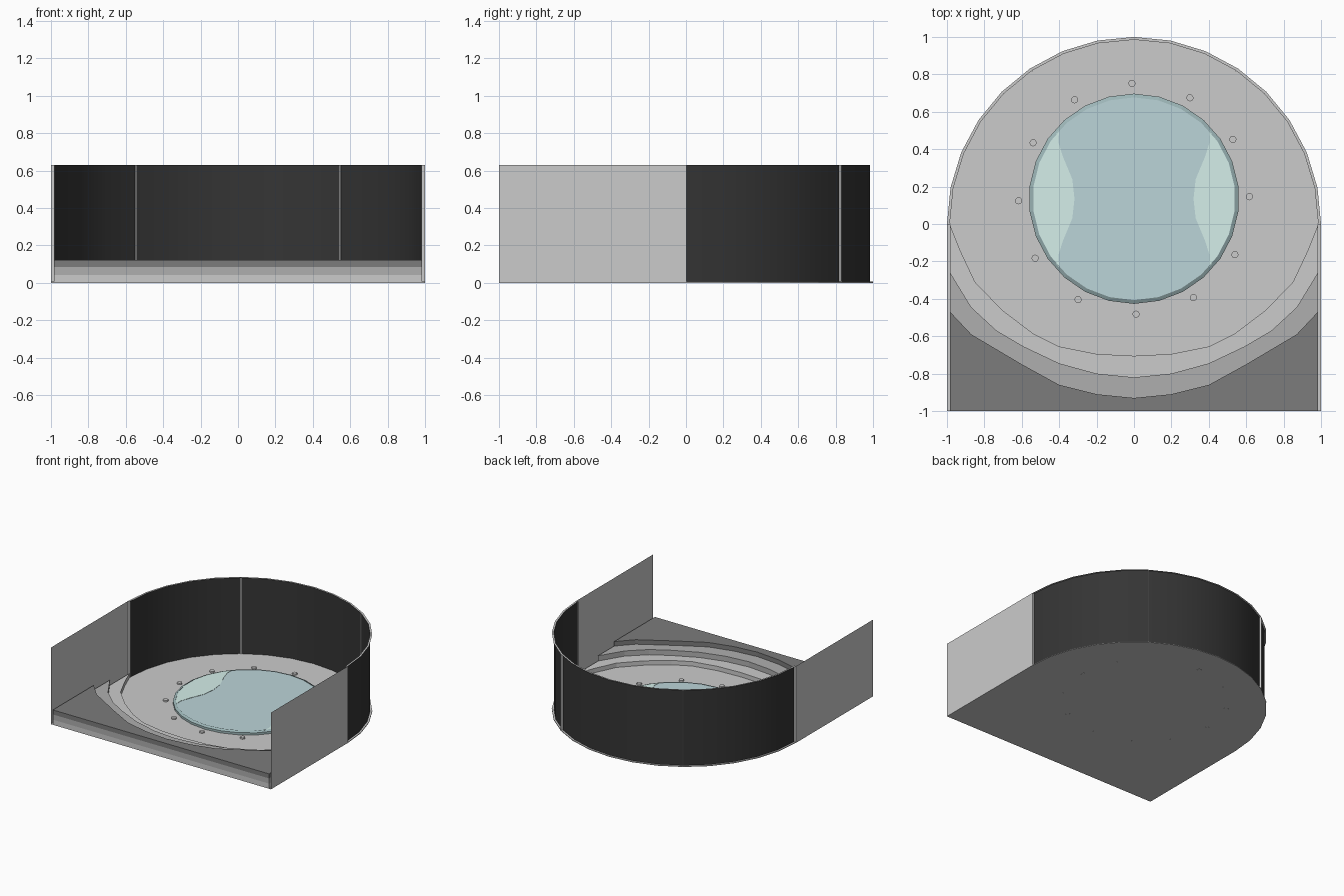
import bpy, bmesh
from math import sin, cos, pi, radians

if "Cube" in bpy.data.objects:
    bpy.data.objects.remove(bpy.data.objects["Cube"])


def material(name, rgb):
    m = bpy.data.materials.new(name)
    m.diffuse_color = (*rgb, 1)
    m.use_nodes = True
    m.node_tree.nodes["Principled BSDF"].inputs["Base Color"].default_value = m.diffuse_color
    return m


BLACK = material("black_panel", (0.035, 0.035, 0.035))
MID = material("mid_grey", (0.43, 0.43, 0.43))
DARK = material("dark_grey", (0.2, 0.2, 0.2))
GLASS = material("glass", (0.5, 0.66, 0.69))
PALE = material("pale_glass", (0.66, 0.86, 0.82))
RIM = material("glass_rim", (0.33, 0.46, 0.47))


def make(name, bm, mat=None):
    bmesh.ops.recalc_face_normals(bm, faces=bm.faces)
    me = bpy.data.meshes.new(name)
    bm.to_mesh(me)
    bm.free()
    ob = bpy.data.objects.new(name, me)
    bpy.context.collection.objects.link(ob)
    if mat:
        me.materials.append(mat)
    return ob


def prism(name, pts, z0, z1, mat=None):
    bm = bmesh.new()
    f = bm.faces.new([bm.verts.new((x, y, z0)) for x, y in pts])
    ext = bmesh.ops.extrude_face_region(bm, geom=[f])["geom"]
    bmesh.ops.translate(bm, vec=(0, 0, z1 - z0),
                        verts=[g for g in ext if isinstance(g, bmesh.types.BMVert)])
    return make(name, bm, mat)


def strip(name, rows, mat=None, closed=False):
    """Bridge equal-length rows of points into quads."""
    bm = bmesh.new()
    vs = [[bm.verts.new(p) for p in row] for row in rows]
    n = len(rows[0])
    for a, b in zip(vs, vs[1:]):
        for i in range(n if closed else n - 1):
            j = (i + 1) % n
            bm.faces.new((a[i], a[j], b[j], b[i]))
    return make(name, bm, mat)


def arc(r, i0, i1, z):
    return [(r * cos(i * pi / 16), r * sin(i * pi / 16), z) for i in range(i0, i1 + 1)]


H, R, RI = 0.63, 1.0, 0.985

# floor plate: half round back, square front
prism("floor_plate", [(-1, -1), (1, -1)] + [p[:2] for p in arc(R, 0, 16, 0)], 0, 0.006)

# three front steps with curved inner edges (right half, mirrored)
curves = [
    ("step_low", 0.042, None, [(0.983, -0.005), (0.93, -0.14), (0.85, -0.31), (0.705, -0.46),
                               (0.54, -0.585), (0.4, -0.655), (0.2, -0.695), (0, -0.705)]),
    ("step_middle", 0.085, MID, [(0.983, -0.26), (0.87, -0.445), (0.735, -0.57), (0.59, -0.655),
                                 (0.4, -0.745), (0.2, -0.8), (0, -0.82)]),
    ("step_top", 0.122, DARK, [(0.983, -0.47), (0.87, -0.59), (0.6, -0.75), (0.4, -0.86),
                               (0.2, -0.91), (0, -0.93)]),
]
z = 0.006
for name, top, mat, c in curves:
    left = [(-x, y) for x, y in reversed(c[:-1])]
    prism(name, [(-0.983, -1), (0.983, -1)] + c + left, z, top, mat)
    z = top

# thin side walls
for s, side in ((-1, "left"), (1, "right")):
    strip(side + "_side_wall", [[(s, -1, 0), (s, 0, 0)], [(s, -1, H), (s, 0, H)]])

# curved back wall: three black panels, joint posts and top rim
for k, (a, b) in enumerate(((0, 5), (5, 11), (11, 16))):
    ob = strip(f"back_panel_{k + 1}", [arc(RI, a, b, 0.006), arc(RI, a, b, H)], BLACK)
    for p in ob.data.polygons:
        p.use_smooth = True
for k, i in enumerate((0, 5, 11, 16)):
    t = i * pi / 16
    quad = [(r * cos(t) - w * sin(t), r * sin(t) + w * cos(t))
            for r, w in ((0.981, -0.003), (R, -0.003), (R, 0.003), (0.981, 0.003))]
    prism(f"wall_post_{k + 1}", quad, 0, H - 0.001)
strip("wall_top_rim", [arc(RI, 0, 16, H), arc(R, 0, 16, H)])

# round glass with raised rim
CY, N = 0.135, 26


def ring(r, z):
    return [(r * sin(2 * pi * i / N), CY + r * cos(2 * pi * i / N), z) for i in range(N)]


strip("glass_rim", [ring(0.562, 0.006), ring(0.562, 0.024), ring(0.542, 0.034), ring(0.542, 0.02)],
      RIM, True)
prism("glass_disc", [p[:2] for p in ring(0.542, 0)], 0.006, 0.03, GLASS)

# pale glass at both sides with wavy inner edges
wave = [(0.4, -0.234), (0.405, -0.17), (0.38, -0.09), (0.33, 0.03), (0.318, 0.135),
        (0.33, 0.24), (0.38, 0.36), (0.405, 0.44), (0.4, 0.504)]
outer = [p[:2] for p in ring(0.541, 0) if p[0] > 0.41]
for s, side in ((-1, "left"), (1, "right")):
    prism(side + "_pale_glass", [(s * x, y) for x, y in wave + outer], 0.03, 0.0325, PALE)

# twelve bolts around the glass
for k in range(12):
    bm = bmesh.new()
    bmesh.ops.create_cone(bm, cap_ends=True, segments=12, radius1=0.019, radius2=0.019, depth=0.019)
    t = radians(30 * k + 1)
    bmesh.ops.translate(bm, verts=bm.verts, vec=(0.617 * cos(t), CY + 0.617 * sin(t), 0.0085))
    make(f"bolt_{k + 1}", bm)
